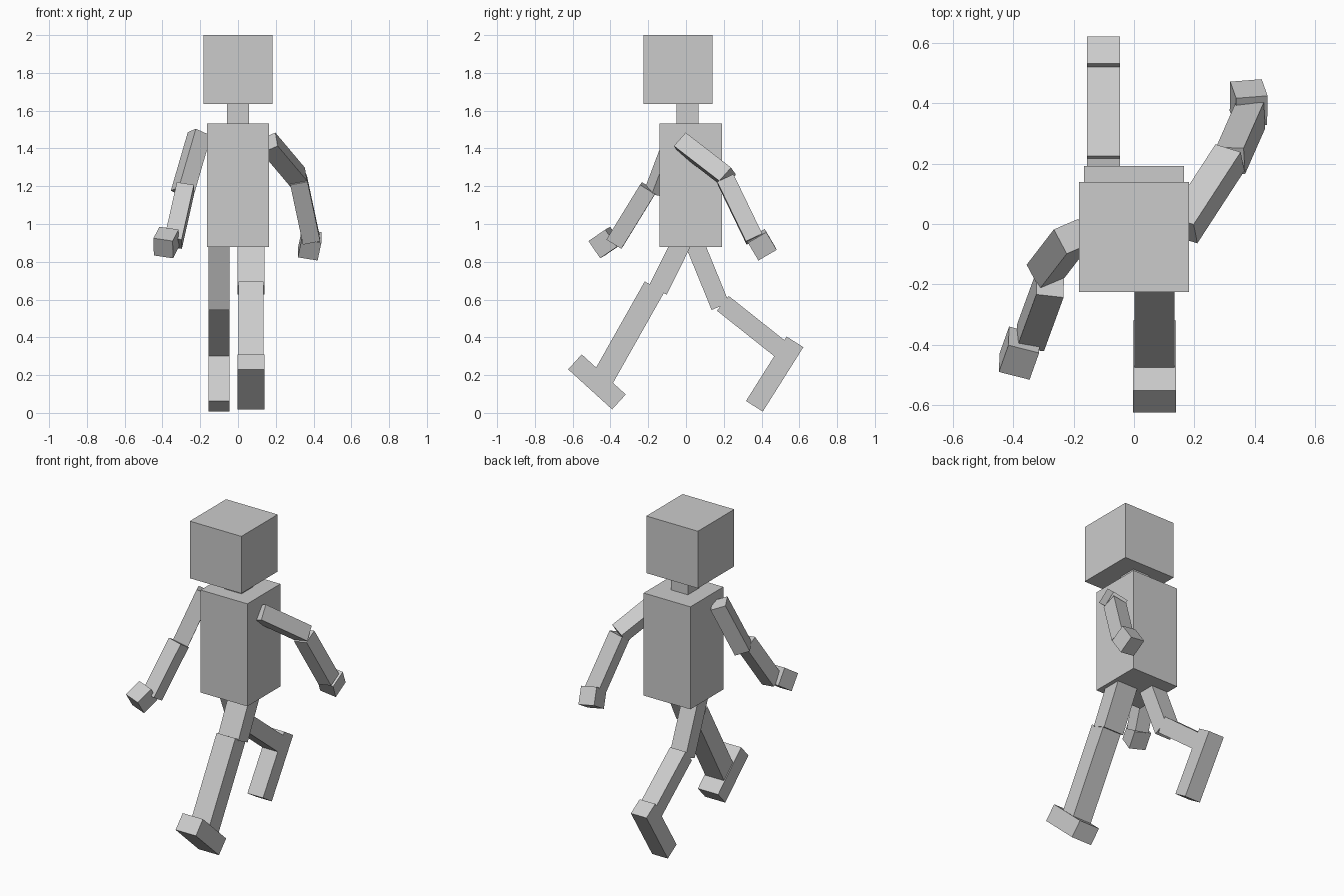
import bpy
from mathutils import Matrix, Vector

# Remove only the default cube
default_cube = bpy.data.objects.get("Cube")
if default_cube:
    bpy.data.objects.remove(default_cube, do_unlink=True)

# One flat grey for the whole figure
grey = bpy.data.materials.new("plain_grey")
grey.use_nodes = True
colour = (0.6, 0.6, 0.6, 1)
grey.diffuse_color = colour
grey.node_tree.nodes["Principled BSDF"].inputs["Base Color"].default_value = colour


def add_box(name, matrix):
    """Add a unit cube shaped and placed by the matrix."""
    bpy.ops.mesh.primitive_cube_add(size=1, location=(0, 0, 0))
    box = bpy.context.object
    box.name = box.data.name = name
    box.data.transform(matrix)
    box.data.materials.append(grey)
    return box


def upright_box(name, center, size):
    """Add an axis-aligned block."""
    return add_box(name, Matrix.Translation(center) @ Matrix.Diagonal((*size, 1)))


def limb_box(name, start, end, width_direction, width, depth):
    """Add a block running from start to end, rolled so that its width follows a direction."""
    start, end = Vector(start), Vector(end)
    axis = end - start
    length = axis.length
    axis.normalize()
    across = Vector(width_direction)
    across = (across - axis * across.dot(axis)).normalized()
    forward = axis.cross(across)
    rotation = Matrix((across, forward, axis)).transposed().to_4x4()
    scale = Matrix.Diagonal((width, depth, length, 1))
    return add_box(name, Matrix.Translation((start + end) / 2) @ rotation @ scale)


def leg_box(name, x, start, end, width, depth):
    """Add a leg block lying in a side plane; start and end are (y, z)."""
    return limb_box(name, (x, *start), (x, *end), (1, 0, 0), width, depth)


def hand_box(name, center, direction, width_direction, width, depth, length):
    """Add a hand block around its centre."""
    half = Vector(direction).normalized() * length / 2
    middle = Vector(center)
    return limb_box(name, middle - half, middle + half, width_direction, width, depth)


# Head, neck and torso
upright_box("head", center=(0, -0.043, 1.818), size=(0.364, 0.366, 0.364))
upright_box("neck", center=(0, 0.008, 1.584), size=(0.118, 0.115, 0.11))
upright_box("torso", center=(0, 0.025, 1.206), size=(0.33, 0.333, 0.654))

# Left leg, stepping forward
left_x = 0.068
leg_box("left_thigh", left_x, start=(0, 0.95), end=(-0.149, 0.65), width=0.143, depth=0.105)
leg_box("left_shin", left_x, start=(-0.167, 0.667), end=(-0.455, 0.157), width=0.132, depth=0.118)
leg_box("left_foot", left_x, start=(-0.588, 0.27), end=(-0.355, 0.058), width=0.143, depth=0.107)

# Right leg, bent and trailing behind
right_x = -0.101
leg_box("right_thigh", right_x, start=(0.02, 0.96), end=(0.182, 0.564), width=0.11, depth=0.1)
leg_box("right_shin", right_x, start=(0.195, 0.58), end=(0.53, 0.314), width=0.11, depth=0.1)
leg_box("right_foot", right_x, start=(0.577, 0.376), end=(0.362, 0.035), width=0.11, depth=0.105)

# Left arm, swinging back
limb_box("left_upper_arm", start=(0.162, -0.02, 1.43), end=(0.318, 0.22, 1.245),
         width_direction=(0.01, -0.068, -0.069), width=0.095, depth=0.095)
limb_box("left_forearm", start=(0.32, 0.21, 1.235), end=(0.387, 0.362, 0.92),
         width_direction=(-0.005, 0.087, 0.042), width=0.095, depth=0.093)
hand_box("left_hand", center=(0.38, 0.4, 0.89), direction=(-0.02, 0.056, -0.095),
         width_direction=(0.103, 0.01, -0.02), width=0.106, depth=0.112, length=0.11)

# Right arm, swinging forward
limb_box("right_upper_arm", start=(-0.204, -0.041, 1.477), end=(-0.294, -0.158, 1.167),
         width_direction=(0.043, -0.079, 0.02), width=0.093, depth=0.095)
limb_box("right_forearm", start=(-0.278, -0.199, 1.19), end=(-0.343, -0.377, 0.9),
         width_direction=(0.09, -0.01, -0.014), width=0.092, depth=0.093)
hand_box("right_hand", center=(-0.38, -0.428, 0.902), direction=(0.02, 0.56, -0.83),
         width_direction=(0.1, -0.026, -0.014), width=0.106, depth=0.112, length=0.11)
